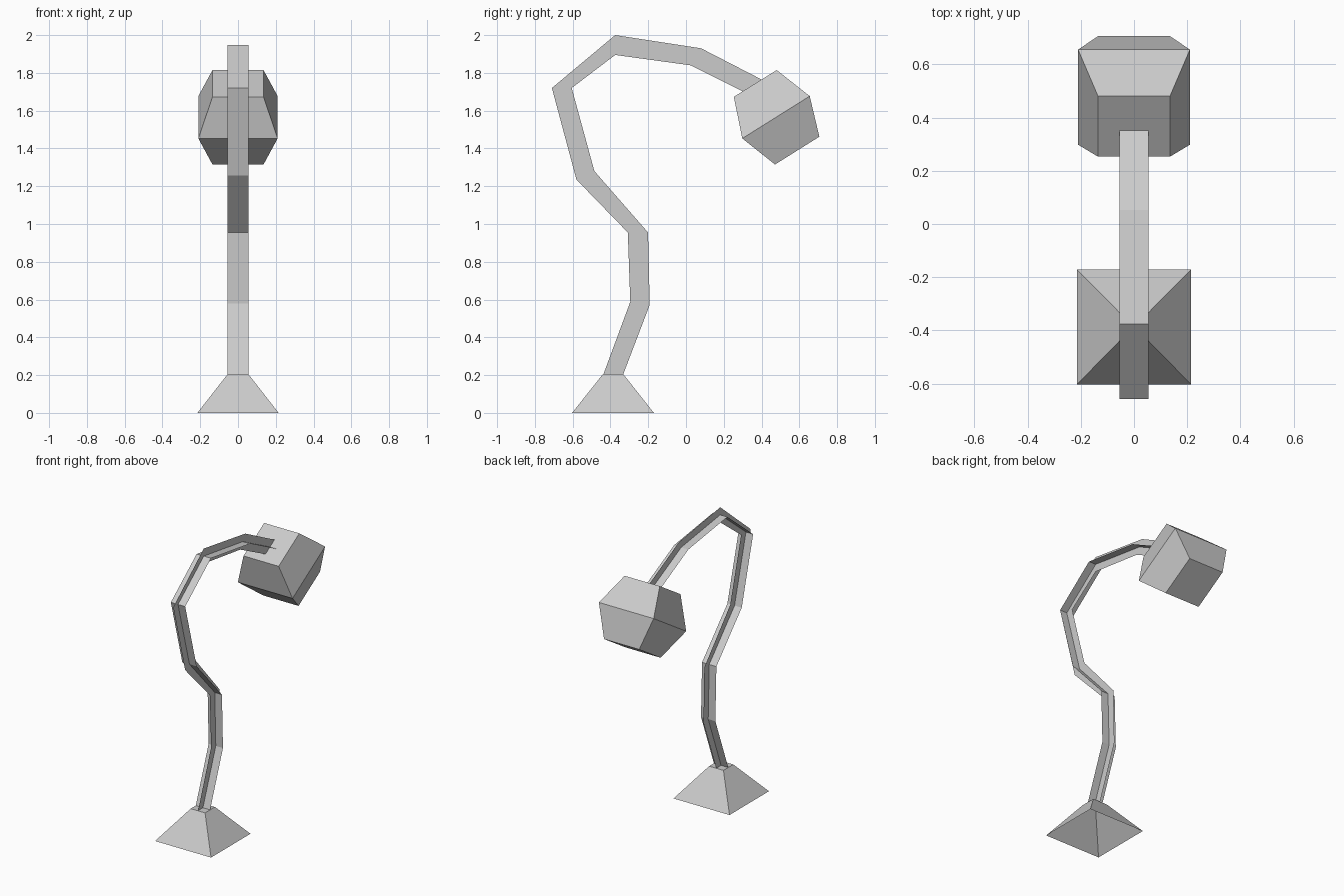
import bpy
import bmesh
from mathutils import Vector

cube = bpy.data.objects.get("Cube")
if cube:
    bpy.data.objects.remove(cube, do_unlink=True)

grey = bpy.data.materials.new("light_grey")
grey.use_nodes = True
colour = (0.6, 0.6, 0.6, 1.0)
grey.diffuse_color = colour
grey.node_tree.nodes["Principled BSDF"].inputs["Base Color"].default_value = colour


def loft(name, rings, closed=True, caps=()):
    """Bridge successive rings of points with quads; caps lists the rings to fill."""
    bm = bmesh.new()
    loops = [[bm.verts.new(p) for p in ring] for ring in rings]
    for a, b in zip(loops, loops[1:]):
        n = len(a)
        for i in range(n if closed else n - 1):
            j = (i + 1) % n
            bm.faces.new((a[i], a[j], b[j], b[i]))
    for c in caps:
        bm.faces.new(loops[c])
    bmesh.ops.recalc_face_normals(bm, faces=bm.faces)
    mesh = bpy.data.meshes.new(name)
    bm.to_mesh(mesh)
    bm.free()
    mesh.materials.append(grey)
    obj = bpy.data.objects.new(name, mesh)
    bpy.context.collection.objects.link(obj)
    return obj


def rectangle(half_x, near, far):
    """Rectangle symmetric in x between two (y, z) points."""
    return [(-half_x, *near), (half_x, *near), (half_x, *far), (-half_x, *far)]


# Base: tapered square foot, hollow underneath
loft("base", [rectangle(0.215, (-0.603, 0), (-0.17, 0)),
              rectangle(0.055, (-0.44, 0.205), (-0.332, 0.205))], caps=(1,))

# Stem: two crossed flat strips following one bent path (outer and inner edge as y, z)
edges = [
    ((-0.437, 0.205), (-0.332, 0.205)),
    ((-0.295, 0.588), (-0.192, 0.572)),
    ((-0.308, 0.955), (-0.201, 0.955)),
    ((-0.58, 1.235), (-0.485, 1.28)),
    ((-0.71, 1.72), (-0.605, 1.72)),
    ((-0.375, 2.0), (-0.375, 1.895)),
    ((0.08, 1.93), (0.025, 1.84)),
    ((0.40, 1.765), (0.302, 1.702)),
]
loft("stem_side_strip", [[(0, *a), (0, *b)] for a, b in edges], closed=False)
centres = [(Vector(a) + Vector(b)) / 2 for a, b in edges]
loft("stem_cross_strip", [[(-0.055, *c), (0.055, *c)] for c in centres], closed=False)

# Lamp head: tilted box that bulges at its middle
loft("lamp_head", [rectangle(0.135, (0.253, 1.673), (0.48, 1.815)),
                   rectangle(0.21, (0.298, 1.453), (0.655, 1.677)),
                   rectangle(0.135, (0.471, 1.315), (0.706, 1.462))], caps=(0, 2))
